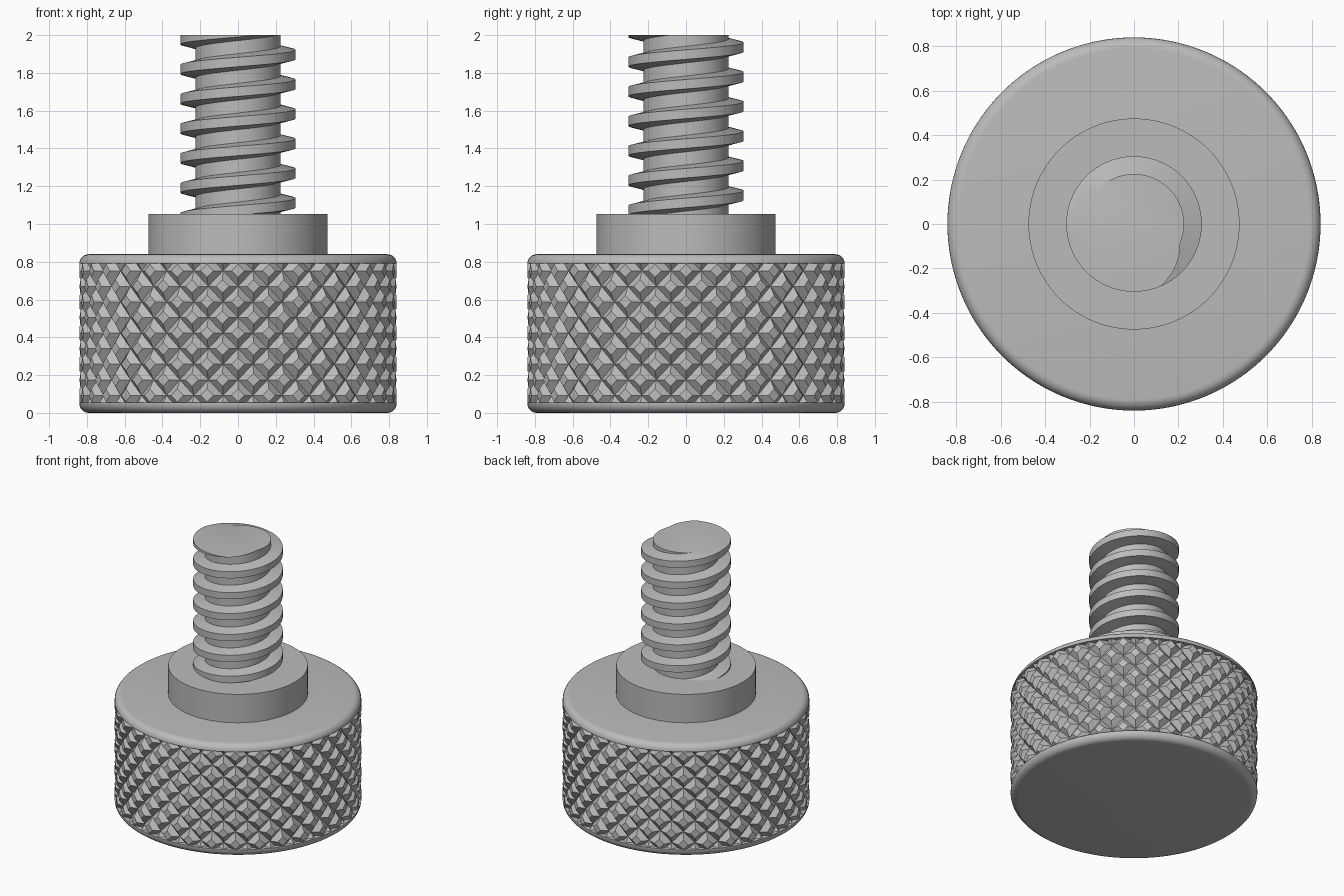
import bpy, bmesh
from math import sin, cos, pi, radians
from mathutils import Vector

cube = bpy.data.objects.get("Cube")
if cube:
    bpy.data.objects.remove(cube, do_unlink=True)

# One plain metal grey for every part
COLOR = (0.5, 0.5, 0.5, 1)
metal = bpy.data.materials.new("metal_grey")
metal.use_nodes = True
metal.diffuse_color = COLOR
for node in metal.node_tree.nodes:
    if node.type == 'BSDF_PRINCIPLED':
        node.inputs["Base Color"].default_value = COLOR


def polar(r, a, z):
    return Vector((r * cos(a), r * sin(a), z))


def finish(bm, name, smooth=True):
    bmesh.ops.recalc_face_normals(bm, faces=bm.faces)
    mesh = bpy.data.meshes.new(name)
    bm.to_mesh(mesh)
    bm.free()
    mesh.materials.append(metal)
    obj = bpy.data.objects.new(name, mesh)
    bpy.context.collection.objects.link(obj)
    if smooth:
        bpy.ops.object.select_all(action='DESELECT')
        obj.select_set(True)
        bpy.context.view_layer.objects.active = obj
        bpy.ops.object.shade_smooth_by_angle(angle=radians(30))
    return obj


def lathe(name, profile, steps=128):
    """Revolve (radius, z) points around z; both ends are capped."""
    bm = bmesh.new()
    rings = [[bm.verts.new(polar(r, 2 * pi * i / steps, z)) for i in range(steps)]
             for r, z in profile]
    for low, high in zip(rings, rings[1:]):
        for i in range(steps):
            k = (i + 1) % steps
            bm.faces.new((low[i], low[k], high[k], high[i]))
    bm.faces.new(rings[0][::-1])
    bm.faces.new(rings[-1])
    return finish(bm, name)


def trim(bm, z, keep_below, cap):
    """Cut everything beyond a level plane, optionally closing the cut."""
    cut = bmesh.ops.bisect_plane(
        bm, geom=bm.verts[:] + bm.edges[:] + bm.faces[:], dist=1e-6,
        plane_co=(0, 0, z), plane_no=(0, 0, 1),
        clear_outer=keep_below, clear_inner=not keep_below)
    if cap:
        edges = [e for e in cut["geom_cut"]
                 if isinstance(e, bmesh.types.BMEdge) and e.is_boundary]
        bmesh.ops.triangle_fill(bm, edges=edges, use_beauty=True,
                                normal=(0, 0, 1 if keep_below else -1))


# Knob body: rounded rims around a recessed waist
R, TOP, FILLET, DEPTH = 0.84, 0.84, 0.05, 0.035
BAND_LOW, BAND_HIGH = 0.055, 0.79
arc = [i * pi / 12 for i in range(7)]
lower = [(R - FILLET + FILLET * sin(a), FILLET - FILLET * cos(a)) for a in arc]
upper = [(R - FILLET + FILLET * cos(a), TOP - FILLET + FILLET * sin(a)) for a in arc]
waist = R - DEPTH - 0.01
lathe("knob_body", lower + [(R, BAND_LOW), (waist, BAND_LOW), (waist, BAND_HIGH)] + upper)

# Knurled grip: flat-topped diamonds between two sets of crossing grooves
COUNT, FLAT = 32, 0.42
step = 2 * pi / COUNT
height = step * R
bm = bmesh.new()
for row in range(-6, 7):
    z = (BAND_LOW + BAND_HIGH) / 2 + row * height / 2
    for col in range(COUNT):
        a = (col + (row % 2) / 2) * step

        def diamond(r, scale):
            return [bm.verts.new(polar(r, a + u * scale * step / 2, z + v * scale * height / 2))
                    for u, v in ((1, 0), (0, 1), (-1, 0), (0, -1))]

        valley, crown = diamond(R - DEPTH, 1), diamond(R, FLAT)
        bm.faces.new(crown)
        for i in range(4):
            k = (i + 1) % 4
            bm.faces.new((valley[i], valley[k], crown[k], crown[i]))
bmesh.ops.remove_doubles(bm, verts=bm.verts, dist=1e-4)
trim(bm, BAND_HIGH, True, False)
trim(bm, BAND_LOW, False, False)
finish(bm, "knurled_grip", smooth=False)

# Collar
lathe("collar", [(0.475, 0.82), (0.475, 1.053)])

# Threaded shaft: right-handed helix with a flat crest, cut level at both ends
ROOT, CREST, PITCH, SEGS = 0.225, 0.305, 0.157, 96
tooth = [(ROOT, -0.044), (CREST, -0.025), (CREST, 0.025), (ROOT, 0.044)]
start = 1.897 - 8 * PITCH
bm = bmesh.new()
columns = []
for j in range(SEGS + 1):
    a = 2 * pi * j / SEGS
    columns.append([bm.verts.new(polar(r, a, start + PITCH * (turn + j / SEGS) + dz))
                    for turn in range(11) for r, dz in tooth])
for left, right in zip(columns, columns[1:]):
    for i in range(len(left) - 1):
        bm.faces.new((left[i], right[i], right[i + 1], left[i + 1]))
bmesh.ops.remove_doubles(bm, verts=bm.verts, dist=1e-5)
trim(bm, 2.0, True, True)
trim(bm, 1.0, False, True)
finish(bm, "threaded_shaft")
